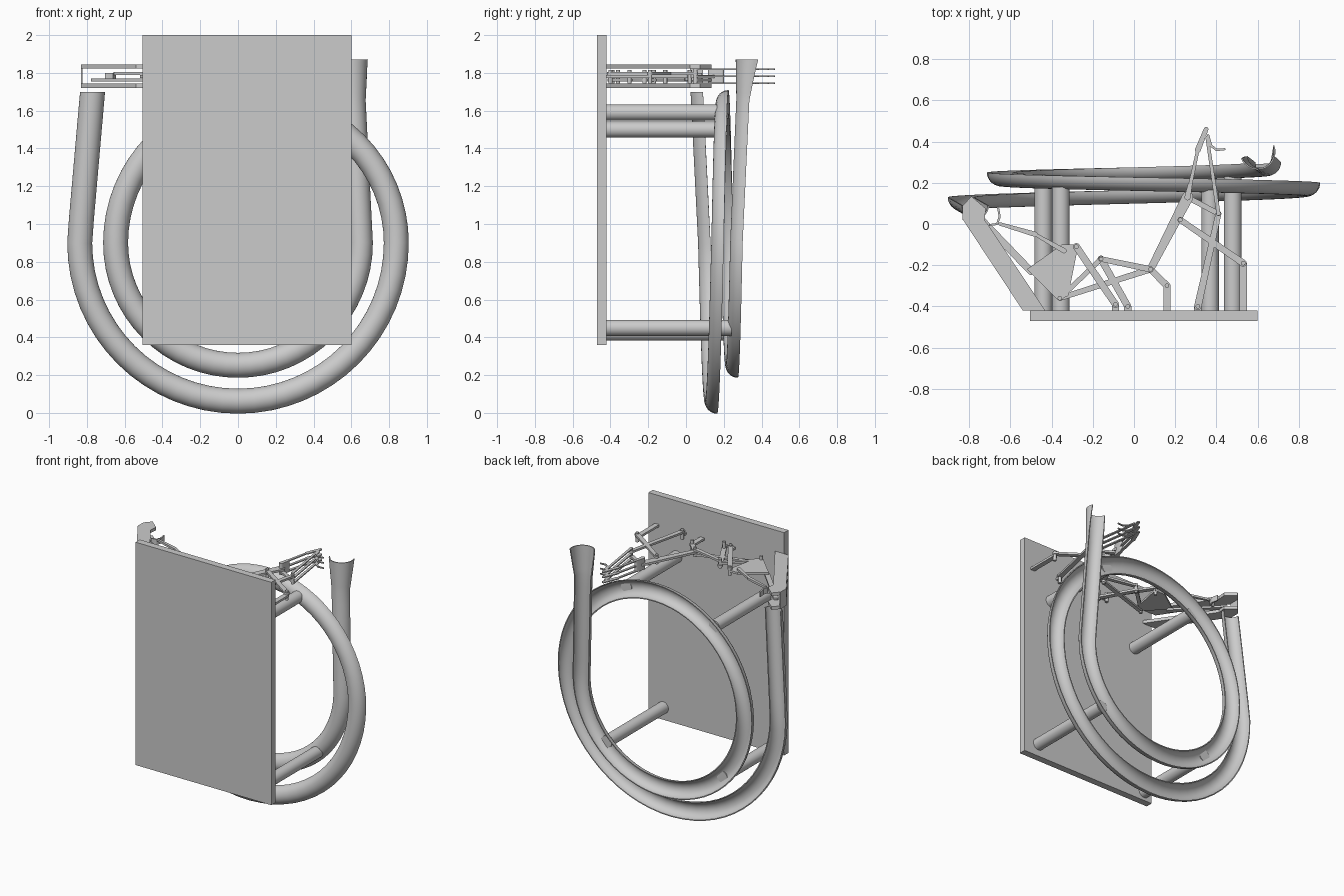
import bpy, bmesh, math
from mathutils import Vector

if "Cube" in bpy.data.objects:
    bpy.data.objects.remove(bpy.data.objects["Cube"], do_unlink=True)

grey = bpy.data.materials.new("plain grey")
grey.use_nodes = True
grey.diffuse_color = (0.6, 0.6, 0.6, 1)
grey.node_tree.nodes["Principled BSDF"].inputs["Base Color"].default_value = (0.6, 0.6, 0.6, 1)


def finish(name, bm, smooth=False):
    bmesh.ops.recalc_face_normals(bm, faces=bm.faces)
    mesh = bpy.data.meshes.new(name)
    bm.to_mesh(mesh)
    bm.free()
    mesh.materials.append(grey)
    ob = bpy.data.objects.new(name, mesh)
    bpy.context.collection.objects.link(ob)
    if smooth:
        bpy.ops.object.select_all(action='DESELECT')
        ob.select_set(True)
        bpy.context.view_layer.objects.active = ob
        bpy.ops.object.shade_smooth_by_angle(angle=math.radians(35))
    return ob


def prism(name, outline, z0, z1, smooth=False):
    """Flat outline in plan, raised from z0 to z1."""
    bm = bmesh.new()
    face = bm.faces.new([bm.verts.new((x, y, z0)) for x, y in outline])
    top = bmesh.ops.extrude_face_region(bm, geom=[face])["geom"]
    verts = [v for v in top if isinstance(v, bmesh.types.BMVert)]
    bmesh.ops.translate(bm, verts=verts, vec=(0, 0, z1 - z0))
    return finish(name, bm, smooth)


def link(name, a, b, wa, wb, z0, z1):
    """Bar with round ends between two joints."""
    ang = math.atan2(b[1] - a[1], b[0] - a[0])
    pts = []
    for c, w, start in ((a, wa, math.pi / 2), (b, wb, -math.pi / 2)):
        for i in range(9):
            t = ang + start + math.pi * i / 8
            pts.append((c[0] + w / 2 * math.cos(t), c[1] + w / 2 * math.sin(t)))
    return prism(name, pts, z0, z1, True)


def rod(name, p, q, r, sides=32):
    p, q = Vector(p), Vector(q)
    bm = bmesh.new()
    bmesh.ops.create_cone(bm, cap_ends=True, segments=sides, radius1=r, radius2=r,
                          depth=(q - p).length)
    bm.transform((q - p).to_track_quat('Z', 'Y').to_matrix().to_4x4())
    bmesh.ops.translate(bm, verts=bm.verts, vec=(p + q) / 2)
    return finish(name, bm, True)


# Back plate
prism("back_plate", [(-0.505, -0.47), (0.6, -0.47), (0.6, -0.42), (-0.505, -0.42)], 0.36, 2.0)

# Posts holding the coil
for name, x, z, y in (("upper_right_post", -0.355, 1.5, 0.18), ("upper_left_post", 0.37, 1.59, 0.165),
                      ("lower_right_post", -0.44, 0.425, 0.21), ("lower_left_post", 0.48, 0.45, 0.24)):
    rod(name, (x, -0.43, z), (x, y, z), 0.043)

# Coil path: each point is (position, radius, twist)
R = 0.066
path = []


def straight(a, b, r0, r1, t0, t1, steps):
    for i in range(steps):
        f = i / steps
        path.append((Vector(a).lerp(Vector(b), f), r0 + (r1 - r0) * f, t0 + (t1 - t0) * f))


def half_turn(cx, rad, start, y0, y1, steps=32):
    for i in range(steps):
        f = i / steps
        a = start + math.pi * f
        path.append((Vector((cx + rad * math.cos(a), y0 + (y1 - y0) * f, 0.9 + rad * math.sin(a))), R, 0))


straight((-0.77, 0.09, 1.7), (-0.84, 0.13, 0.9), R, R, 0, 0, 6)
half_turn(0, 0.838, math.pi, 0.13, 0.20)
half_turn(0.095, 0.743, 0, 0.20, 0.25)
half_turn(0, 0.648, math.pi, 0.25, 0.30)
straight((0.648, 0.30, 0.9), (0.61, 0.332, 1.65), R, R, 0, 0.05, 8)
straight((0.61, 0.332, 1.65), (0.6, 0.35, 1.87), R, 0.087, 0.05, 0.38, 6)
path.append((Vector((0.6, 0.35, 1.87)), 0.087, 0.38))

# Half-round channel swept along the path, open to the rear
bm = bmesh.new()
rings = []
WALL, ARC = 0.007, 16
for i, (p, r, twist) in enumerate(path):
    tan = (path[min(i + 1, len(path) - 1)][0] - path[max(i - 1, 0)][0]).normalized()
    if i in (0, len(path) - 1):
        tan = Vector((0, 0, 1 if i else -1))
    side = tan.cross(Vector((0, 1, 0))).normalized()
    nor = side.cross(tan)
    n2 = nor * math.cos(twist) + side * math.sin(twist)
    s2 = side * math.cos(twist) - nor * math.sin(twist)
    ring = []
    for rad, order in ((r, range(ARC + 1)), (r - WALL, range(ARC, -1, -1))):
        for k in order:
            a = math.pi * k / ARC
            ring.append(bm.verts.new(p + s2 * rad * math.cos(a) - n2 * rad * math.sin(a)))
    rings.append(ring)
count = len(rings[0])
for a, b in zip(rings, rings[1:]):
    for k in range(count):
        m = (k + 1) % count
        bm.faces.new((a[k], a[m], b[m], b[k]))
for ring in (rings[0], rings[-1]):
    for k in range(ARC):
        bm.faces.new((ring[k], ring[k + 1], ring[count - 2 - k], ring[count - 1 - k]))
finish("coiled_channel", bm, True)

# Right bracket: two matching arms joined by an end plate
arm = [(-0.43, -0.42), (-0.54, -0.42), (-0.83, 0.02), (-0.83, 0.09), (-0.79, 0.135),
       (-0.72, 0.075), (-0.725, 0.02)]
for name, z in (("bracket_lower_arm", 1.72), ("bracket_upper_arm", 1.822)):
    prism(name, arm, z, z + 0.023)
prism("bracket_end_plate", [(-0.832, 0.02), (-0.824, 0.02), (-0.824, 0.09), (-0.832, 0.09)], 1.72, 1.845)

# Right gripper: rocker plate, push bar and finger
LOW, MID, HIGH = (1.755, 1.77), (1.772, 1.788), (1.79, 1.805)
prism("rocker_plate", [(-0.52, -0.22), (-0.35, -0.1), (-0.27, -0.1), (-0.32, -0.35), (-0.37, -0.37)], *MID)
link("push_bar", (-0.76, 0.04), (-0.5, -0.23), 0.035, 0.035, *LOW)
finger = [(-0.65, 0.0), (-0.48, -0.05), (-0.34, -0.13)]
for a, b in zip(finger, finger[1:]):
    link("right_finger", a, b, 0.016, 0.025, *HIGH)
hook = [(-0.7, -0.005), (-0.665, 0.0), (-0.652, 0.035), (-0.66, 0.08)]
for a, b in zip(hook, hook[1:]):
    link("right_finger_hook", a, b, 0.01, 0.01, 1.76, 1.8)

# Linkage joints in plan
J = {"rock": (-0.28, -0.11), "base_a": (-0.09, -0.39), "elbow": (-0.16, -0.17), "base_b": (-0.03, -0.4),
     "centre": (0.08, -0.22), "low": (-0.36, -0.36), "crank": (0.16, -0.3), "palm": (0.26, 0.13),
     "wrist": (0.41, 0.05), "mid_arm": (0.225, 0.02), "prop": (0.53, -0.19), "base_c": (0.31, -0.4)}

for name, a, b, wa, wb, lay in (
        ("rocker_link", "rock", "base_a", 0.034, 0.034, HIGH),
        ("elbow_link", "elbow", "base_b", 0.034, 0.034, LOW),
        ("elbow_bar", "elbow", "centre", 0.026, 0.03, HIGH),
        ("long_bar", "low", "centre", 0.026, 0.03, LOW),
        ("diagonal_bar", "elbow", "low", 0.024, 0.024, MID),
        ("crank_bar", "centre", "crank", 0.03, 0.034, MID),
        ("main_arm", "centre", "palm", 0.035, 0.055, MID),
        ("palm_bar", "palm", "wrist", 0.026, 0.026, LOW),
        ("prop_bar", "mid_arm", "prop", 0.028, 0.034, HIGH),
        ("wrist_bar", "wrist", "base_c", 0.028, 0.036, HIGH)):
    link(name, J[a], J[b], wa, wb, *lay)

# Pins through every joint
for name, (x, y) in J.items():
    rod(name + "_pin", (x, y, 1.745), (x, y, 1.815), 0.011, 16)

# Stubs that carry the linkage on the plate
for name, x, y in (("crank_stub", 0.16, -0.3), ("prop_stub", 0.53, -0.19)):
    prism(name, [(x - 0.018, -0.43), (x + 0.018, -0.43), (x + 0.018, y), (x - 0.018, y)], 1.772, 1.788)
for key in ("base_a", "base_b", "base_c"):
    x, y = J[key]
    prism(key + "_stub", [(x - 0.018, -0.43), (x + 0.018, -0.43), (x + 0.018, y), (x - 0.018, y)], *MID)

# Left gripper: three thin stacked fingers
tip = (0.35, 0.46)
for z in (1.74, 1.778, 1.816):
    for a, b, w in ((J["palm"], (0.31, 0.36), 0.02), ((0.31, 0.36), tip, 0.028),
                    (J["wrist"], (0.355, 0.42), 0.02)):
        link("left_finger", a, b, w, w * 0.8, z, z + 0.008)
    claw = [(0.36, 0.43), (0.375, 0.38), (0.4, 0.36), (0.44, 0.363)]
    for a, b in zip(claw, claw[1:]):
        link("left_finger_claw", a, b, 0.012, 0.01, z, z + 0.008)
link("palm_block", J["palm"], (0.272, 0.19), 0.03, 0.022, 1.74, 1.824)
